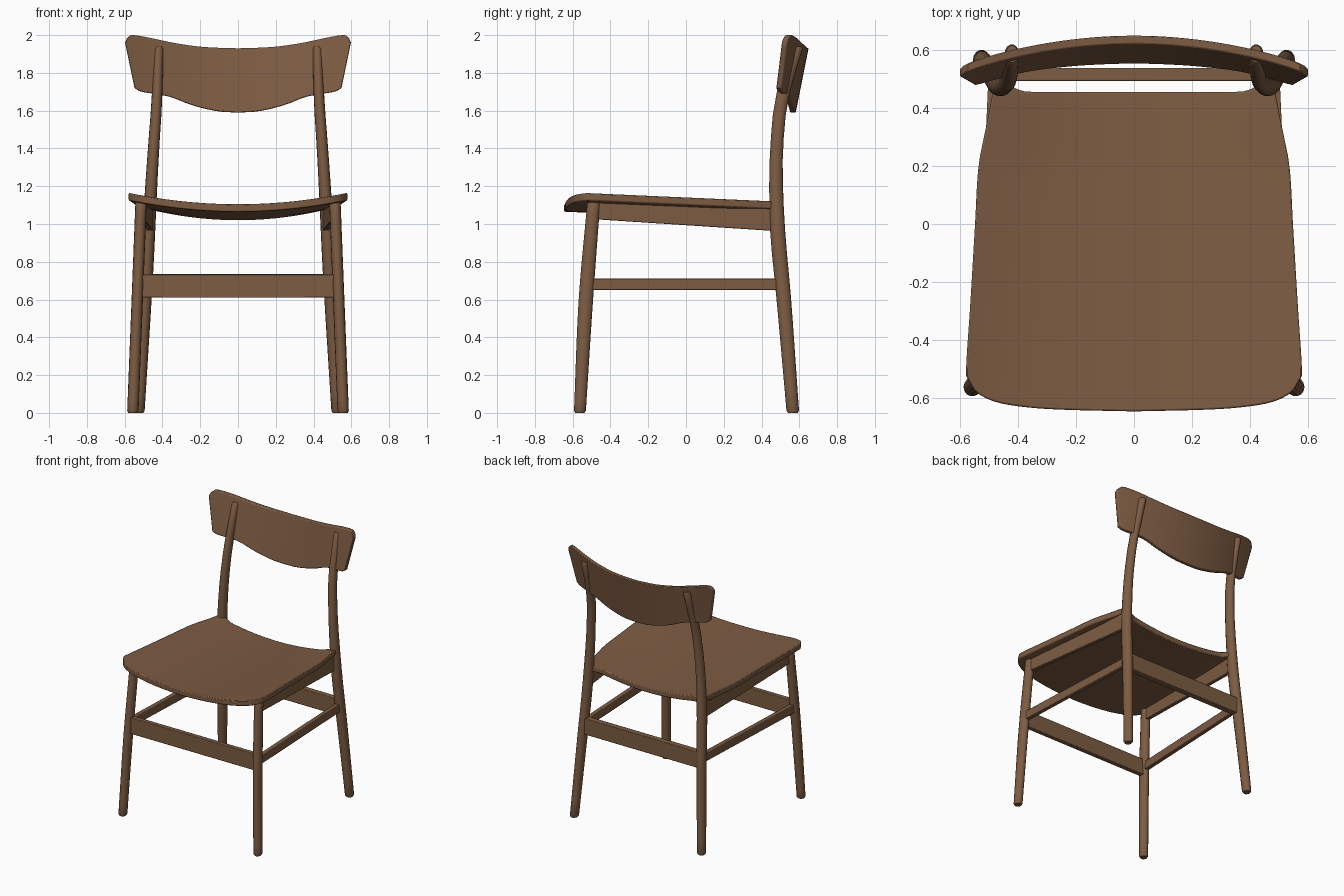
import bpy, bmesh, math
from mathutils import Vector

if "Cube" in bpy.data.objects:
    bpy.data.objects.remove(bpy.data.objects["Cube"])

wood = bpy.data.materials.new("brown wood")
wood.diffuse_color = (0.205, 0.107, 0.055, 1)
wood.use_nodes = True
wood.node_tree.nodes["Principled BSDF"].inputs["Base Color"].default_value = wood.diffuse_color


def interp(pts, t):
    """Smooth (Catmull-Rom style) curve through (t, value) points."""
    t = min(max(t, pts[0][0]), pts[-1][0])
    for i in range(len(pts) - 1):
        (a, va), (b, vb) = pts[i], pts[i + 1]
        if t <= b:
            def slope(k):
                l, r = pts[max(k - 1, 0)], pts[min(k + 1, len(pts) - 1)]
                return (r[1] - l[1]) / (r[0] - l[0])
            s, d = (t - a) / (b - a), b - a
            return (va * (2*s**3 - 3*s*s + 1) + vb * (3*s*s - 2*s**3)
                    + d * slope(i) * (s**3 - 2*s*s + s) + d * slope(i + 1) * (s**3 - s*s))


def finish(name, bm, bevel=0.0):
    bmesh.ops.recalc_face_normals(bm, faces=bm.faces)
    me = bpy.data.meshes.new(name)
    bm.to_mesh(me)
    bm.free()
    me.materials.append(wood)
    ob = bpy.data.objects.new(name, me)
    bpy.context.collection.objects.link(ob)
    bpy.ops.object.select_all(action='DESELECT')
    ob.select_set(True)
    bpy.context.view_layer.objects.active = ob
    bpy.ops.object.shade_smooth_by_angle(angle=math.radians(35))
    if bevel:
        m = ob.modifiers.new("soft edges", 'BEVEL')
        m.width, m.segments, m.angle_limit = bevel, 2, math.radians(50)
    return ob


def slab(name, front, back, nu, nv, bevel):
    """Closed curved board between two surfaces front(u, v) and back(u, v)."""
    bm = bmesh.new()
    grids = []
    for f in (front, back):
        grids.append([[bm.verts.new(f(2 * i / nu - 1, j / nv)) for i in range(nu + 1)]
                      for j in range(nv + 1)])
    for g in grids:
        for j in range(nv):
            for i in range(nu):
                bm.faces.new((g[j][i], g[j][i+1], g[j+1][i+1], g[j+1][i]))
    rim = ([(0, i) for i in range(nu)] + [(j, nu) for j in range(nv)]
           + [(nv, i) for i in range(nu, 0, -1)] + [(j, 0) for j in range(nv, 0, -1)])
    for k, (j, i) in enumerate(rim):
        q, p = rim[(k + 1) % len(rim)]
        bm.faces.new((grids[0][j][i], grids[0][q][p], grids[1][q][p], grids[1][j][i]))
    return finish(name, bm, bevel)


def leg(name, side, xs, ys, rxs, rys, top, sides=14):
    """Tapered oval leg lofted upwards with softened ends."""
    bm = bmesh.new()
    levels = [(0, .8), (.012, 1)] + [(top * k / 16, 1) for k in range(1, 16)] \
        + [(top - .012, 1), (top, .8)]
    rings = []
    for z, s in levels:
        cx, cy = interp(xs, z), interp(ys, z)
        rx, ry = interp(rxs, z) * s, interp(rys, z) * s
        rings.append([bm.verts.new((side * (cx + rx * math.cos(a)), cy + ry * math.sin(a), z))
                      for a in (2 * math.pi * k / sides for k in range(sides))])
    for r0, r1 in zip(rings, rings[1:]):
        for k in range(sides):
            n = (k + 1) % sides
            bm.faces.new((r0[k], r0[n], r1[n], r1[k]))
    bm.faces.new(rings[0])
    bm.faces.new(rings[-1])
    return finish(name, bm)


def bar(name, a, b, thick):
    """Plank between two ends, each given as (x, y, z bottom, z top)."""
    bm = bmesh.new()
    d = Vector((b[0] - a[0], b[1] - a[1])).normalized()
    n = Vector((-d.y, d.x)) * thick / 2
    v = []
    for x, y, lo, hi in (a, b):
        for s, z in ((-1, lo), (1, lo), (1, hi), (-1, hi)):
            v.append(bm.verts.new((x + s * n.x, y + s * n.y, z)))
    bm.faces.new(v[:4])
    bm.faces.new(v[4:])
    for k in range(4):
        m = (k + 1) % 4
        bm.faces.new((v[k], v[m], v[m + 4], v[k + 4]))
    return finish(name, bm, 0.004)


# Seat: dished board with rounded front corners and small rear ears
SEAT_FRONT = [(0, -.645), (.5, -.637), (.75, -.622), (.88, -.6), (.96, -.565), (1, -.52)]
SEAT_BACK = [(0, .455), (.7, .455), (.8, .458), (.88, .475), (.94, .49), (1, .49)]
SEAT_W = [(-.65, .578), (-.5, .578), (-.3, .565), (0, .547), (.2, .535),
          (.32, .512), (.42, .492), (.5, .48)]


def spread(u):
    return math.copysign(1 - (1 - abs(u)) ** 1.4, u)


def seat_surface(drop):
    def f(u, v):
        u = spread(u)
        y0, y1 = interp(SEAT_FRONT, abs(u)), interp(SEAT_BACK, abs(u))
        y = y0 + (y1 - y0) * v
        edge = -.52 + 1.01 * v
        return (interp(SEAT_W, edge) * u, y, 1.105 + .06 * u * u - .045 * v - drop)
    return f


slab("seat", seat_surface(0), seat_surface(.04), 36, 20, 0.006)

# Backrest: bowed, tilted board with a wavy outline
REST_TOP = [(0, 1.93), (.3, 1.937), (.55, 1.957), (.8, 1.988), (.93, 2.0), (.975, 1.992), (1, 1.96)]
REST_LOW = [(0, 1.59), (.2, 1.597), (.45, 1.63), (.65, 1.672), (.8, 1.688), (.95, 1.703), (1, 1.72)]


def rest_surface(offset):
    def f(u, v):
        u = spread(u)
        lo, hi = interp(REST_LOW, abs(u)), interp(REST_TOP, abs(u))
        z = lo + (hi - lo) * v
        x = u * (.548 + .05 * v)
        return (x, .627 - .12 * (x / .6) ** 2 + .2 * (z - 1.92) + offset, z)
    return f


slab("backrest", rest_surface(-.01), rest_surface(.02), 36, 8, 0.005)

for side, label in ((-1, "left"), (1, "right")):
    # Splayed front legs
    leg(f"front_leg_{label}", side, [(0, .557), (1.12, .513)],
        [(0, -.562), (.6, -.53), (1.12, -.488)],
        [(0, .03), (1.12, .03)], [(0, .032), (.6, .039), (1.12, .035)], 1.12)
    # Curved rear legs, running up through the backrest
    leg(f"back_leg_{label}", side,
        [(0, .525), (.7, .485), (1.1, .465), (1.4, .447), (1.65, .43), (1.94, .42)],
        [(0, .566), (.6, .518), (.95, .486), (1.2, .477), (1.4, .48), (1.65, .505), (1.94, .585)],
        [(0, .03), (.9, .034), (1.4, .03), (1.94, .026)],
        [(0, .034), (.9, .041), (1.4, .035), (1.94, .037)], 1.94)
    # Tapered rail under the seat edge and lower side stretcher
    bar(f"seat_rail_{label}", (side * .513, -.48, 1.025, 1.125),
        (side * .465, .47, .963, 1.09), .03)
    bar(f"side_stretcher_{label}", (side * .53, -.52, .65, .712),
        (side * .485, .51, .65, .712), .032)

# Front and back stretchers
bar("front_stretcher", (-.525, -.525, .61, .732), (.525, -.525, .61, .732), .035)
bar("back_stretcher", (-.485, .515, .615, .735), (.485, .515, .615, .735), .045)
